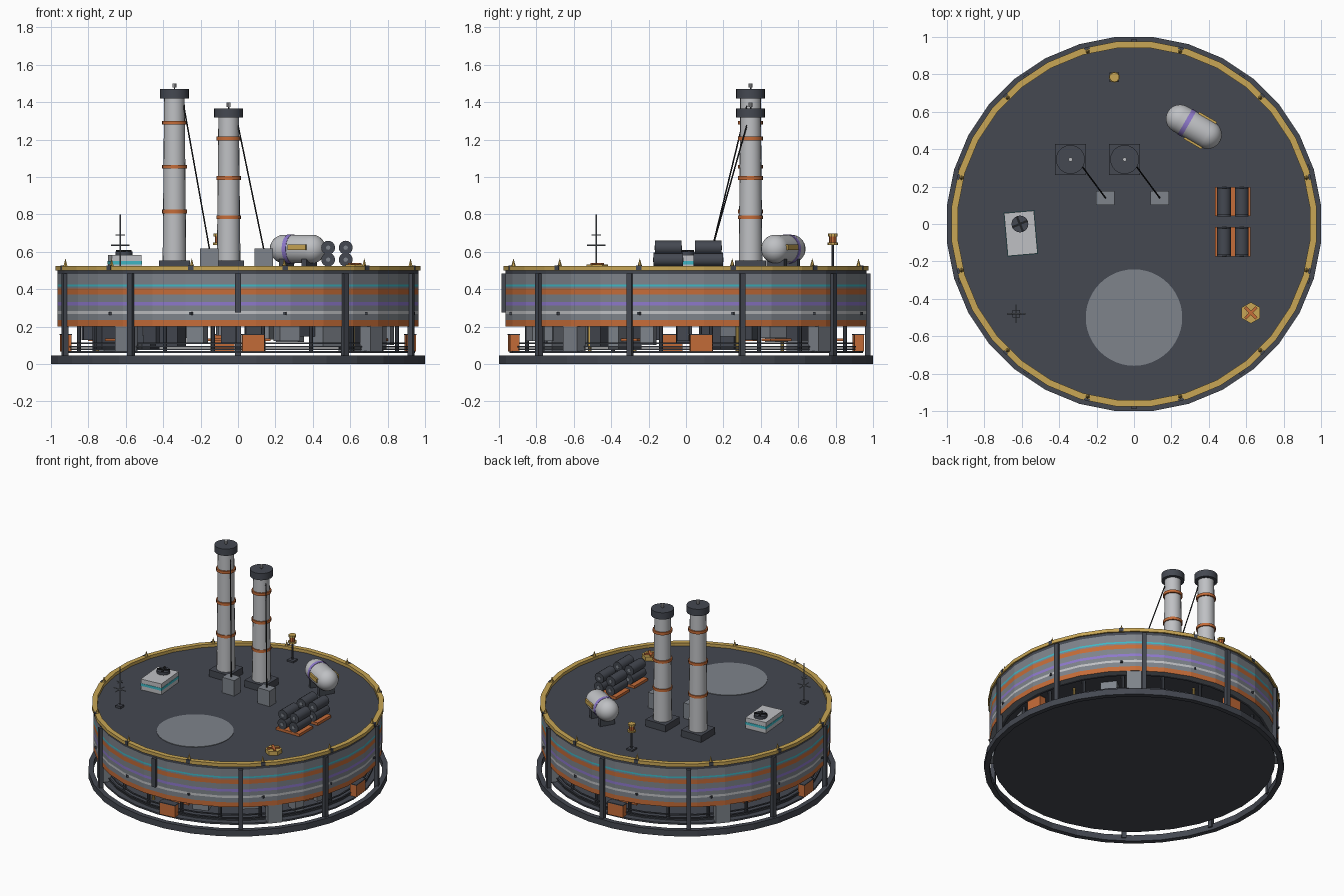
import bpy, bmesh, math, random
from mathutils import Matrix, Vector

random.seed(4)
if "Cube" in bpy.data.objects:
    bpy.data.objects.remove(bpy.data.objects["Cube"])


def material(name, rgb):
    m = bpy.data.materials.new(name)
    m.use_nodes = True
    m.diffuse_color = (*rgb, 1)
    m.node_tree.nodes["Principled BSDF"].inputs["Base Color"].default_value = (*rgb, 1)
    return m


DARK = material("charcoal", (.058, .065, .082))
GRAY = material("mid gray", (.21, .23, .26))
LIGHT = material("light gray", (.52, .53, .55))
ORANGE = material("orange", (.56, .15, .04))
GOLD = material("gold", (.58, .38, .09))
PURPLE = material("purple", (.27, .19, .6))
CYAN = material("cyan", (.05, .48, .56))
BLACK = material("near black", (.015, .016, .018))

SIDES = 32


def finish(name, bm, mats, smooth=False):
    bmesh.ops.recalc_face_normals(bm, faces=bm.faces)
    mesh = bpy.data.meshes.new(name)
    bm.to_mesh(mesh)
    bm.free()
    ob = bpy.data.objects.new(name, mesh)
    bpy.context.collection.objects.link(ob)
    for m in mats:
        mesh.materials.append(m)
    if smooth:
        bpy.ops.object.select_all(action='DESELECT')
        ob.select_set(True)
        bpy.context.view_layer.objects.active = ob
        bpy.ops.object.shade_smooth_by_angle()
    return ob


def box(name, center, size, mat, turn=0):
    bm = bmesh.new()
    bmesh.ops.create_cube(bm, size=1, matrix=Matrix.Translation(center)
                          @ Matrix.Rotation(turn, 4, 'Z') @ Matrix.Diagonal((*size, 1)))
    return finish(name, bm, [mat])


def rod(name, a, b, r, mat, r2=None, sides=20, smooth=True):
    """Cylinder or cone from point a to point b."""
    a, b = Vector(a), Vector(b)
    bm = bmesh.new()
    rot = Vector((0, 0, 1)).rotation_difference(b - a).to_matrix().to_4x4()
    bmesh.ops.create_cone(bm, cap_ends=True, segments=sides, radius1=r,
                          radius2=r if r2 is None else r2, depth=(b - a).length,
                          matrix=Matrix.Translation((a + b) / 2) @ rot)
    return finish(name, bm, [mat], smooth)


def lathe(name, profile, mats, sides=SIDES, matrix=None, smooth=False):
    """Spin (radius, height) points; mats gives one material per profile segment."""
    bm = bmesh.new()
    unique = list(dict.fromkeys(mats))
    rings = []
    for r, z in profile:
        r /= math.cos(math.pi / sides)
        ring = []
        for i in range(sides):
            a = 2 * math.pi * (i + .5) / sides
            ring.append(bm.verts.new((r * math.cos(a), r * math.sin(a), z)))
        rings.append(ring)
    for low, high, m in zip(rings, rings[1:], mats):
        for i in range(sides):
            j = (i + 1) % sides
            f = bm.faces.new((low[i], low[j], high[j], high[i]))
            f.material_index = unique.index(m)
    bmesh.ops.remove_doubles(bm, verts=bm.verts, dist=1e-5)
    if matrix:
        bm.transform(matrix)
    return finish(name, bm, unique, smooth)


def band(name, r_in, r_out, z0, z1, mat, sides=SIDES):
    pts = [(r_in, z0), (r_out, z0), (r_out, z1), (r_in, z1), (r_in, z0)]
    return lathe(name, pts, [mat] * 4, sides)


def polar(r, a, z):
    return (r * math.cos(a), r * math.sin(a), z)


# Base ring and raised floor
band("base_ring", .965, 1.0, 0, .045, DARK)
rod("lower_floor", (0, 0, .058), (0, 0, .07), .945, DARK, sides=SIDES, smooth=False)

# Striped drum wall
steps = [(.2, ORANGE), (.235, GRAY), (.268, LIGHT), (.284, GRAY), (.313, PURPLE), (.332, GRAY),
         (.372, ORANGE), (.403, GRAY), (.414, CYAN), (.426, GRAY), (.48, DARK)]
heights = [z for z, _ in steps] + [.505]
lathe("drum_wall", [(.92, .2)] + [(.965, z) for z in heights],
      [GRAY] + [m for _, m in steps])
band("drum_inner_wall", .9, .92, .2, .5, DARK)
rod("drum_ceiling", (0, 0, .22), (0, 0, .23), .93, DARK, sides=SIDES, smooth=False)

# Roof deck, gold rim and pale landing circle
rod("roof_deck", (0, 0, .48), (0, 0, .503), .955, DARK, sides=SIDES, smooth=False)
band("roof_rim", .94, .975, .5, .525, GOLD)
rod("landing_circle", (0, -.5, .503), (0, -.5, .507), .258, GRAY, sides=48)

# Outer posts: the one at the front stops above the entry
for k in range(10):
    a = math.radians(36 * k - 90)
    low = .275 if k == 0 else .02
    box("outer_post", polar(.972, a, (low + .485) / 2), (.03, .03, .485 - low), DARK, a)

# Rim spikes with brackets, and drain stubs
for k in range(12):
    a = math.radians(30 * k + 15)
    rod("rim_spike", polar(.955, a, .52), polar(.955, a, .565), .013, GOLD, 0, sides=6, smooth=False)
    box("spike_bracket", polar(.972, a, .515), (.012, .03, .025), DARK, a)
    box("drain_stub", polar(.968, a + math.radians(30), .27), (.015, .014, .014), DARK, a)

# Pipe rings round the undercroft
for r, z in ((.9, .078), (.905, .093), (.89, .11)):
    band("pipe_ring", r - .005, r + .005, z - .004, z + .004, DARK)

# Service cabinets, alternating orange and gray
for k in range(8):
    a = math.radians(45 * k - 85)
    if k % 2 == 0:
        box("orange_cabinet", polar(.925, a, .112), (.05, .12, .088), ORANGE, a)
        box("cabinet_lid", polar(.925, a, .157), (.055, .125, .006), DARK, a)
    else:
        box("gray_cabinet", polar(.93, a, .135), (.07, .1, .135), GRAY, a)

# Machinery under the drum
for k in range(30):
    a = math.radians(12 * k + random.uniform(-3, 3))
    r = random.uniform(.5, .83)
    h = random.uniform(.07, .15)
    box("machine_block", polar(r, a, .225 - h / 2),
        (random.uniform(.06, .12), random.uniform(.06, .14), h),
        random.choice((DARK, DARK, GRAY)), a)
for k in range(20):
    a = math.radians(18 * k + 9)
    rod("inner_column", polar(.86, a, .065), polar(.86, a, .225), .011, DARK, sides=8)
for k in range(6):
    a = math.radians(60 * k + 20)
    rod("gold_pipe", polar(.8, a, .07), polar(.8, a, .225), .009, GOLD, sides=8)
    box("orange_tray", polar(.8, a + .3, .13), (.08, .14, .012), ORANGE, a + .3)

# Chimney stacks with bands, caps, knobs and braces
for x, top, bands in ((-.34, 1.42, (.815, 1.055, 1.29)), (-.05, 1.317, (.785, .995, 1.205))):
    y = .345
    box("stack_plinth", (x, y, .525), (.165, .165, .055), DARK)
    rod("stack_tube", (x, y, .55), (x, y, top), .063, LIGHT, .055)
    for z in bands:
        rod("stack_band", (x, y, z - .01), (x, y, z + .01), .066, ORANGE)
    rod("stack_cap", (x, y, top), (x, y, top + .05), .077, DARK, sides=24)
    rod("cap_stem", (x, y, top + .05), (x, y, top + .06), .004, DARK, sides=6)
    rod("cap_knob", (x, y, top + .058), (x, y, top + .08), .011, LIGHT, sides=10)
    foot = (x + .187, .14)
    box("anchor_block", (*foot, .56), (.1, .075, .115), GRAY)
    rod("brace_wire", (x + .05, y - .02, top - .04), (*foot, .617), .004, BLACK, sides=6)

# Capsule tank lying on saddles
turn = math.radians(-30)
place = Matrix.Translation((.32, .52, .615)) @ Matrix.Rotation(turn, 4, 'Z')
R, half = .076, .085
ends = [math.radians(15 * i) for i in range(7)]
left = [(R * math.sin(t), -half - R * math.cos(t)) for t in ends]
right = [(r, -z) for r, z in reversed(left)]
lathe("tank", left + right, [LIGHT] * 13, 20,
      place @ Matrix.Rotation(math.pi / 2, 4, 'Y'), True)
rod("tank_band", place @ Vector((-.055, 0, 0)), place @ Vector((-.03, 0, 0)), R + .003, PURPLE)
for s in (-1, 1):
    box("tank_saddle", place @ Vector((s * .07, 0, -.08)), (.03, .11, .07), DARK, turn)
    box("tank_side_panel", place @ Vector((.04, s * .078, .01)), (.11, .012, .03), GOLD, turn)

# Barrel racks
for y in (.12, -.095):
    box("barrel_pallet", (.528, y, .512), (.19, .157, .02), ORANGE)
    for x in (.482, .576):
        for z, half_len in ((.558, .079), (.622, .071)):
            rod("barrel", (x, y - half_len, z), (x, y + half_len, z), .037, DARK, sides=16)
            rod("barrel_end", (x, y - half_len - .002, z), (x, y + half_len + .002, z), .012, GRAY, sides=8)

# Air handling unit with fan
tilt = math.radians(5)
box("vent_unit", (-.605, -.05, .542), (.16, .23, .08), LIGHT, tilt)
box("vent_unit_stripe", (-.605, -.05, .542), (.165, .235, .018), CYAN, tilt)
rod("vent_fan", (-.61, 0, .58), (-.61, 0, .602), .045, DARK)
box("fan_blade", (-.61, 0, .605), (.085, .012, .008), BLACK, .4)
box("fan_blade", (-.61, 0, .605), (.012, .085, .008), BLACK, .4)

# Antenna mast with cross arms
mx, my = -.63, -.48
box("mast_foot", (mx, my, .51), (.04, .04, .02), DARK)
rod("mast_pole", (mx, my, .5), (mx, my, .8), .004, GRAY, sides=6)
for z, w in ((.635, .05), (.69, .025)):
    rod("mast_arm", (mx - w, my, z), (mx + w, my, z), .0035, GRAY, sides=6)
    rod("mast_arm", (mx, my - w, z), (mx, my + w, z), .0035, GRAY, sides=6)

# Warning beacon
bx, by = -.105, .785
box("beacon_foot", (bx, by, .508), (.05, .05, .014), DARK)
rod("beacon_pole", (bx, by, .5), (bx, by, .64), .007, DARK, sides=8)
rod("beacon_plate", (bx, by, .637), (bx, by, .65), .029, GOLD, sides=10)
rod("beacon_lamp", (bx, by, .65), (bx, by, .682), .02, ORANGE, sides=10)
rod("beacon_cap", (bx, by, .682), (bx, by, .697), .026, GOLD, sides=10)

# Hexagonal hatch with crossed handle
hx, hy = .625, -.475
rod("hatch", (hx, hy, .5), (hx, hy, .532), .057, GOLD, sides=6, smooth=False)
for s in (-1, 1):
    box("hatch_handle", (hx, hy, .535), (.085, .016, .012), ORANGE, s * math.pi / 4)
